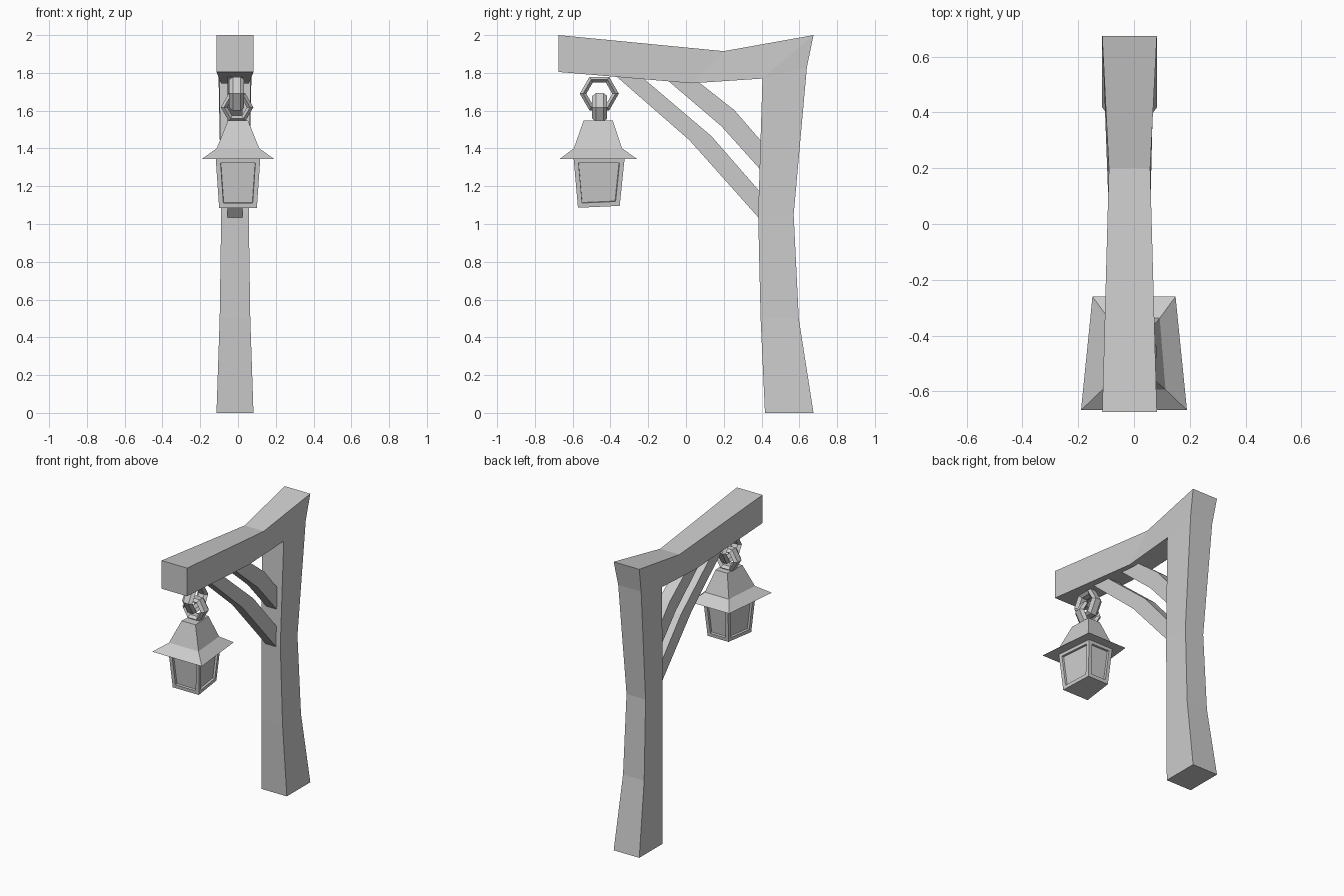
import bpy, bmesh
from math import cos, sin, pi

cube = bpy.data.objects.get("Cube")
if cube:
    bpy.data.objects.remove(cube, do_unlink=True)

grey = bpy.data.materials.new("plain_grey")
grey.use_nodes = True
GREY = (0.6, 0.6, 0.6, 1)
grey.diffuse_color = GREY
grey.node_tree.nodes["Principled BSDF"].inputs["Base Color"].default_value = GREY


def finish(name, bm):
    bmesh.ops.remove_doubles(bm, verts=bm.verts, dist=0.0005)
    bmesh.ops.recalc_face_normals(bm, faces=bm.faces)
    mesh = bpy.data.meshes.new(name)
    bm.to_mesh(mesh)
    bm.free()
    mesh.materials.append(grey)
    obj = bpy.data.objects.new(name, mesh)
    bpy.context.scene.collection.objects.link(obj)


def loft(rings, capped=True, closed=False):
    """Skin a run of equally sized vertex rings."""
    bm = bmesh.new()
    loops = [[bm.verts.new(p) for p in ring] for ring in rings]
    n = len(loops[0])
    pairs = list(zip(loops, loops[1:]))
    if closed:
        pairs.append((loops[-1], loops[0]))
    for a, b in pairs:
        for i in range(n):
            j = (i + 1) % n
            bm.faces.new((a[i], a[j], b[j], b[i]))
    if capped and not closed:
        bm.faces.new(loops[0])
        bm.faces.new(loops[-1])
    return bm


def timber(name, sections, x=-0.016):
    """Each section: inner (y, z, half width) and outer (y, z, half width)."""
    rings = []
    for (ya, za, wa), (yb, zb, wb) in sections:
        rings.append([(x - wa, ya, za), (x + wa, ya, za), (x + wb, yb, zb), (x - wb, yb, zb)])
    finish(name, loft(rings))


# Post and beam, cut as one bent timber
corner = (0.405, 1.77, 0.083)
bm_sections = [
    ((0.418, 0, 0.098), (0.675, 0, 0.098)),
    ((0.395, 0.5, 0.081), (0.597, 0.5, 0.081)),
    ((0.382, 1.05, 0.073), (0.57, 1.05, 0.073)),
    (corner, (0.64, 1.83, 0.088)),
]
beam_sections = [
    (corner, (0.675, 2, 0.098)),
    ((0.03, 1.745, 0.074), (0.2, 1.915, 0.074)),
    ((-0.675, 1.805, 0.098), (-0.675, 2, 0.098)),
]


def frame_ring(section, x=-0.016):
    (ya, za, wa), (yb, zb, wb) = section
    return [(x - wa, ya, za), (x + wa, ya, za), (x + wb, yb, zb), (x - wb, yb, zb)]


finish("post_and_beam", loft([frame_ring(s) for s in bm_sections + beam_sections]))

# Curved braces, with ends sunk into the timber
W = 0.04
timber("lower_brace", [((-0.39, 1.80, W), (-0.26, 1.80, W)),
                       ((0.018, 1.444, W), (0.135, 1.465, W)),
                       ((0.405, 1.01, W), (0.405, 1.155, W))])
timber("upper_brace", [((-0.12, 1.78, W), (0.03, 1.78, W)),
                       ((0.187, 1.518, W), (0.256, 1.603, W)),
                       ((0.41, 1.27, W), (0.41, 1.425, W))])


# Chain links with a flattened six-sided section
def link(name, centre, radius, along_x):
    cx, cy, cz = centre
    rings = []
    for i in range(6):
        a = i * pi / 3
        ring = []
        for j in range(6):
            b = j * pi / 3
            r = radius + 0.02 * sin(b)
            side = 0.04 * cos(b)
            u = r * cos(a)
            dx, dy = (u, side) if along_x else (side, u)
            ring.append((cx + dx, cy + dy, cz + r * sin(a)))
        rings.append(ring)
    finish(name, loft(rings, closed=True))


link("upper_link", (-0.007, -0.459, 1.69), 0.086, False)
link("lower_link", (-0.005, -0.457, 1.618), 0.069, True)


# Lantern: four-sided rings, wider at the front than at the back
def trapezoid(front_y, back_y, front_w, back_w, front_z, back_z):
    return [(-front_w, front_y, front_z), (front_w, front_y, front_z),
            (back_w, back_y, back_z), (-back_w, back_y, back_z)]


finish("lantern_roof", loft([
    trapezoid(-0.668, -0.26, 0.19, 0.149, 1.345, 1.345),
    trapezoid(-0.594, -0.338, 0.113, 0.092, 1.4, 1.4),
    trapezoid(-0.542, -0.388, 0.053, 0.045, 1.548, 1.548)]))

body = loft([
    trapezoid(-0.572, -0.351, 0.1, 0.08, 1.086, 1.096),
    trapezoid(-0.595, -0.325, 0.118, 0.095, 1.348, 1.348)])
bmesh.ops.recalc_face_normals(body, faces=body.faces)
panes = [f for f in body.faces if abs(f.normal.z) < 0.5]
bmesh.ops.inset_individual(body, faces=panes, thickness=0.024, use_even_offset=True)
bmesh.ops.inset_individual(body, faces=panes, thickness=0.002, depth=-0.014,
                           use_even_offset=True)
finish("lantern_body", body)
